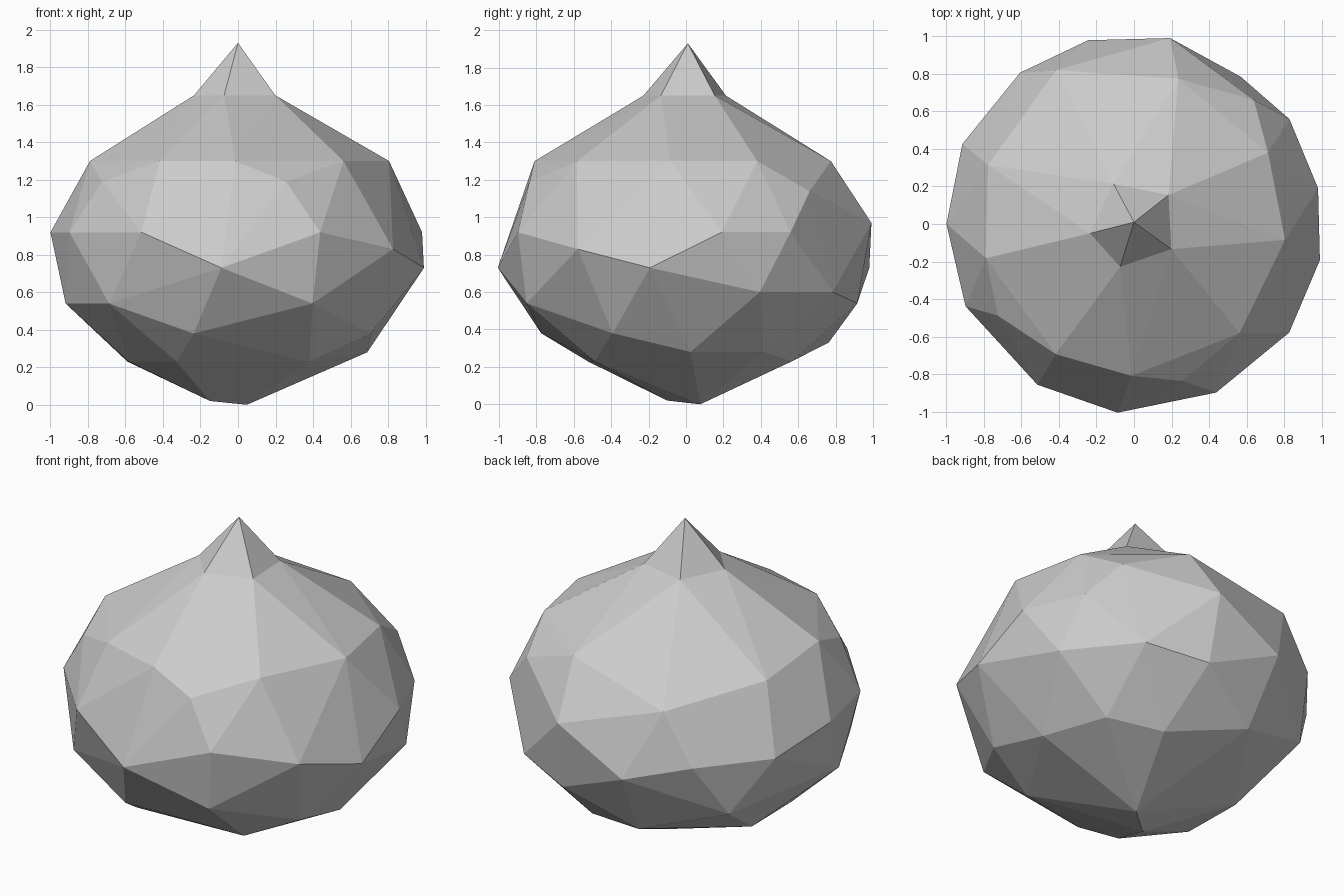
import bpy
import bmesh
from math import sin, cos, radians

# Remove the default cube only
cube = bpy.data.objects.get("Cube")
if cube:
    bpy.data.objects.remove(cube, do_unlink=True)


def make_material(name, color):
    material = bpy.data.materials.new(name)
    material.use_nodes = True
    material.diffuse_color = color
    shader = material.node_tree.nodes["Principled BSDF"]
    shader.inputs["Base Color"].default_value = color
    return material


# Profile of the faceted bulb: (height, radius, corner angles in degrees)
collar = (1.65, 0.24, [192, 252, 326, 40, 117])
bands = [
    (1.30, 0.81, [239, 269, 314, 354, 28, 73, 193]),
    (1.24, 0.84, [158]),
    (1.19, 0.875, [287, 214]),
    (1.14, 0.92, [46, 117]),
    (0.97, 1.01, [79]),
    (0.92, 1.0, [180, 206, 239, 296, 11, 34]),
    (0.83, 1.01, [325, 127, 155]),
    (0.73, 1.01, [265, 349, 104]),
    (0.60, 0.97, [24, 54]),
    (0.54, 0.94, [192, 223, 295, 77]),
    (0.50, 0.94, [140]),
    (0.38, 0.81, [253, 331]),
    (0.33, 0.79, [105]),
    (0.28, 0.69, [2, 37]),
    (0.23, 0.62, [66, 162, 200, 238, 308]),
    (0.02, 0.18, [214]),
    (0.0, 0.09, [58]),
]
tip_height = 1.93


def add_band(bm, band):
    height, radius, angles = band
    return [
        bm.verts.new((radius * cos(radians(a)), radius * sin(radians(a)), height))
        for a in angles
    ]


# Bulb: wrap the corners of all bands in a convex shell
bm = bmesh.new()
collar_verts = set(add_band(bm, collar))
for band in bands:
    add_band(bm, band)
hull = bmesh.ops.convex_hull(bm, input=bm.verts[:])
loose = [v for v in bm.verts if not v.link_faces]
bmesh.ops.delete(bm, geom=loose, context="VERTS")

# Pointed tip: open the flat cap above the collar and fan it up to a peak
cap = [f for f in bm.faces if all(v in collar_verts for v in f.verts)]
bmesh.ops.delete(bm, geom=cap, context="FACES")
peak = bm.verts.new((0.0, 0.01, tip_height))
for edge in [e for e in bm.edges if e.is_boundary]:
    bm.faces.new((edge.verts[0], edge.verts[1], peak))
bmesh.ops.recalc_face_normals(bm, faces=bm.faces[:])

# Flat-shaded object with one plain colour
mesh = bpy.data.meshes.new("faceted_bulb")
bm.to_mesh(mesh)
bm.free()
mesh.materials.append(make_material("plain_grey", (0.6, 0.6, 0.6, 1.0)))
bulb = bpy.data.objects.new("faceted_bulb", mesh)
bpy.context.collection.objects.link(bulb)
